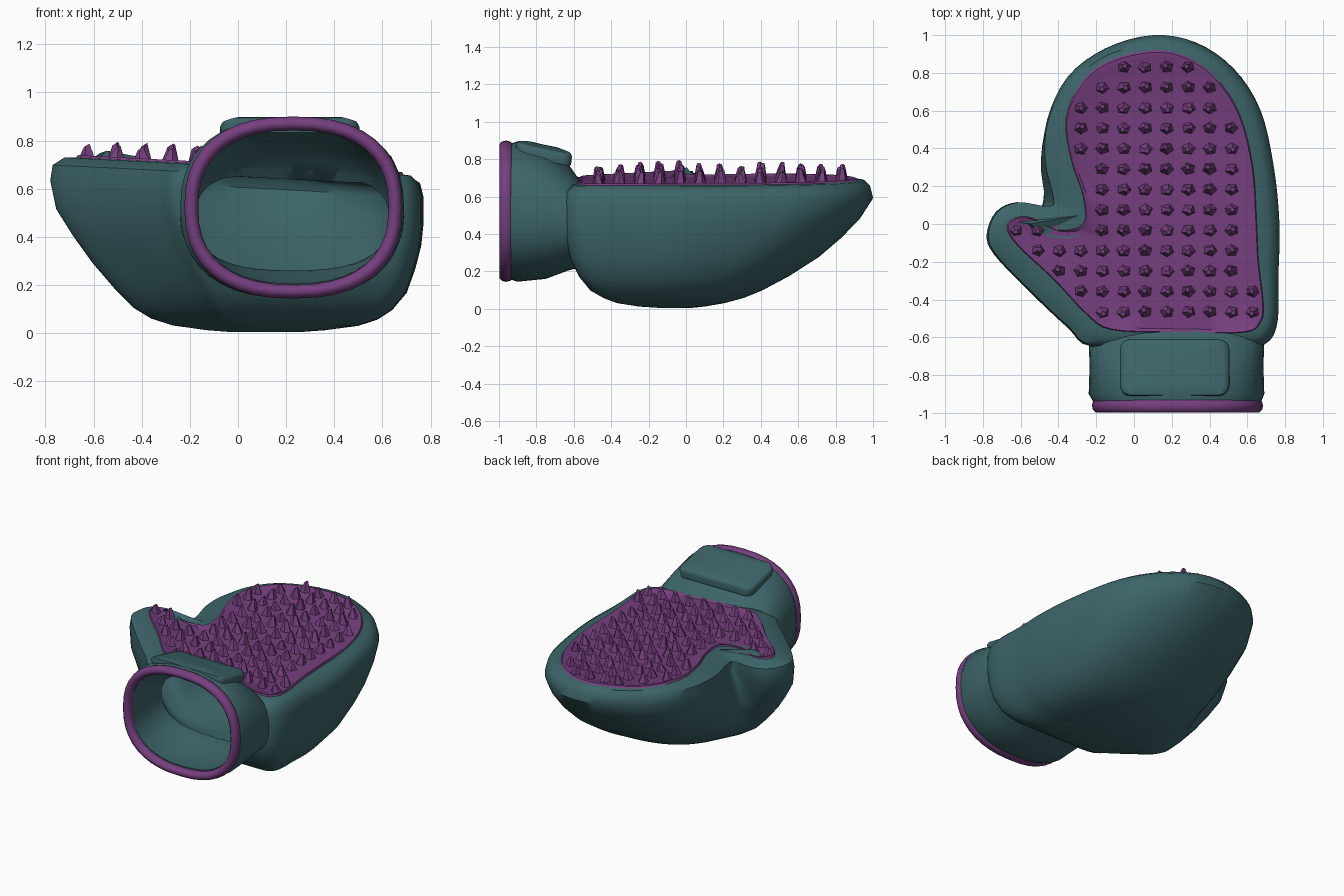
import bpy, bmesh, math, random
from mathutils import Vector

if "Cube" in bpy.data.objects:
    bpy.data.objects.remove(bpy.data.objects["Cube"])

random.seed(4)


def material(name, rgb):
    m = bpy.data.materials.new(name)
    m.diffuse_color = (*rgb, 1)
    m.use_nodes = True
    m.node_tree.nodes["Principled BSDF"].inputs["Base Color"].default_value = m.diffuse_color
    return m


TEAL = material("teal fabric", (0.046, 0.128, 0.14))
PURPLE = material("purple rubber", (0.18, 0.05, 0.21))


def finish(bm, name, mats, angle=45):
    bmesh.ops.recalc_face_normals(bm, faces=bm.faces)
    me = bpy.data.meshes.new(name)
    bm.to_mesh(me)
    bm.free()
    for m in mats:
        me.materials.append(m)
    ob = bpy.data.objects.new(name, me)
    bpy.context.collection.objects.link(ob)
    smooth(ob, angle)
    return ob


def smooth(ob, angle):
    bpy.ops.object.select_all(action='DESELECT')
    ob.select_set(True)
    bpy.context.view_layer.objects.active = ob
    bpy.ops.object.shade_smooth_by_angle(angle=math.radians(angle))


def loft(name, rings, mats, second_from=None, closed=False, angle=45):
    """Skin a list of rings; faces from ring second_from on use material 1."""
    bm = bmesh.new()
    vs = [[bm.verts.new(p) for p in r] for r in rings]
    n = len(vs[0])
    pairs = list(zip(vs, vs[1:] + vs[:1] if closed else vs[1:]))
    for k, (a, b) in enumerate(pairs):
        for i in range(n):
            j = (i + 1) % n
            f = bm.faces.new((a[i], a[j], b[j], b[i]))
            f.material_index = int(second_from is not None and k >= second_from)
    if not closed:
        for r, mi in ((vs[0], 0), (vs[-1], int(second_from is not None))):
            c = sum((v.co for v in r), Vector()) / n
            cv = bm.verts.new(c)
            for i in range(n):
                bm.faces.new((r[i], r[(i + 1) % n], cv)).material_index = mi
    return finish(bm, name, mats, angle)


def spline(pts, sub=4):
    """Closed Catmull-Rom curve through 2D points."""
    out, n = [], len(pts)
    for i in range(n):
        a, b, c, d = (Vector(pts[(i + k) % n]) for k in (-1, 0, 1, 2))
        for s in range(sub):
            t = s / sub
            out.append(0.5 * (2 * b + (c - a) * t + (2 * a - 5 * b + 4 * c - d) * t * t
                              + (3 * b - a - 3 * c + d) * t ** 3))
    return out


def oval(y, cx, cz, rx, rz, n=40, p=2.4):
    pts = []
    for i in range(n):
        c, s = math.cos(math.tau * i / n), math.sin(math.tau * i / n)
        pts.append((cx + rx * math.copysign(abs(c) ** (2 / p), c), y,
                    cz + rz * math.copysign(abs(s) ** (2 / p), s)))
    return pts


def top_z(x):
    return 0.695 - 0.052 * x


# Mitten outline seen from above, and matching pad outline
outer = [(.77, 0), (.74, .3), (.67, .6), (.53, .82), (.33, .96), (.1, 1), (-.15, .93), (-.35, .78),
         (-.46, .55), (-.475, .33), (-.43, .13), (-.46, .09), (-.62, .11), (-.73, .06), (-.78, -.06),
         (-.74, -.17), (-.55, -.37), (-.35, -.56), (-.22, -.66), (.2, -.66), (.55, -.66), (.7, -.64),
         (.76, -.52), (.765, -.25)]
inner = [(.65, 0), (.63, .3), (.56, .58), (.43, .78), (.27, .89), (.1, .92), (-.12, .87), (-.27, .76),
         (-.36, .56), (-.33, .33), (-.27, .15), (-.27, 0), (-.42, -.03), (-.57, .04), (-.67, 0),
         (-.63, -.1), (-.43, -.29), (-.25, -.48), (-.12, -.56), (.2, -.575), (.58, -.575), (.67, -.52),
         (.685, -.42), (.66, -.2)]
hull = list(outer)      # fuller outline without the thumb notch, used low down
hull[6:15] = [(-.2, .95), (-.41, .82), (-.55, .62), (-.63, .43), (-.69, .28), (-.73, .17), (-.76, .09),
              (-.775, .01), (-.78, -.07)]
O, P, H = spline(outer), spline(inner), spline(hull)

# Mitten body: height fraction, x range, y range, notch fill
levels = [(0, -.02, .25, -.13, .02, 1), (.012, -.13, .36, -.25, .1, 1), (.04, -.27, .5, -.37, .21, 1),
          (.08, -.36, .58, -.44, .31, 1), (.14, -.43, .64, -.51, .41, 1), (.25, -.51, .7, -.57, .55, .95),
          (.4, -.605, .735, -.62, .71, .75), (.55, -.685, .76, -.64, .83, .5),
          (.7, -.755, .77, -.65, .93, .25), (.86, -.78, .77, -.65, 1, 0), (.95, -.77, .755, -.64, .985, 0)]
rings = []
for f, x0, x1, y0, y1, fill in levels:
    ring = []
    for o, h in zip(O, H):
        q = o.lerp(h, fill)
        x = x0 + (q.x + .78) / 1.55 * (x1 - x0)
        y = y0 + (q.y + .66) / 1.66 * (y1 - y0)
        ring.append((x, y, f * top_z(x) + .004 * (1 - f)))
    rings.append(ring)
mid = [o.lerp(p, .55) for o, p in zip(O, P)]
rings.append([(q.x, q.y, top_z(q.x) - .003) for q in mid])
rings.append([(q.x, q.y, top_z(q.x)) for q in P])
pad_start = len(rings) - 1
lining = list(rings)
core = Vector((.2, -.2))
for s, dz in ((.99, .01), (.965, .008), (.945, 0), (.6, -.002), (.25, -.003)):
    rings.append([(*(core + (q - core) * s), top_z(core.x + (q.x - core.x) * s) + dz) for q in P])
body = loft("mitten_body_and_pad", rings, [TEAL, PURPLE], second_from=pad_start)

# Wrist cuff
cuff = loft("wrist_cuff", [oval(*r) for r in (
    (-.95, .23, .52, .44, .36), (-.9, .225, .52, .465, .375), (-.75, .225, .505, .46, .345),
    (-.63, .225, .49, .465, .285), (-.57, .225, .455, .46, .235), (-.48, .22, .425, .43, .21))], [TEAL])

# Hollow inside: wrist opening and mitten lining (body shape shrunk inward) are cut out
opening = loft("wrist_opening_cutter", [oval(*r) for r in (
    (-1.05, .23, .53, .395, .32), (-.9, .23, .53, .405, .325), (-.75, .225, .51, .41, .295),
    (-.63, .225, .485, .41, .235), (-.57, .225, .45, .4, .19), (-.4, .21, .42, .38, .18))], [TEAL])
hollow = loft("lining_cutter", lining, [TEAL])
normals = [v.normal.copy() for v in hollow.data.vertices]
for v, nrm in zip(hollow.data.vertices, normals):
    v.co -= nrm * .045
for cutter in (opening, hollow):
    cutter.hide_render = True
    for ob in (body, cuff):
        mod = ob.modifiers.new("hollow", 'BOOLEAN')
        mod.operation, mod.solver, mod.object = 'DIFFERENCE', 'EXACT', cutter
        bpy.context.view_layer.objects.active = ob
        bpy.ops.object.modifier_apply(modifier=mod.name)
        smooth(ob, 45)
    bpy.data.objects.remove(cutter)

# Rounded purple binding around the opening
rim = []
for i in range(10):
    a = math.tau * i / 10
    d = .029 * math.cos(a)
    rim.append(oval(-.962 + .038 * math.sin(a), .23, .522, .424 + d, .349 + d))
loft("opening_binding", rim, [PURPLE], closed=True, angle=60)

# Closure strap: rounded plate bent over the cuff
corners = []
for sx, sy, a0 in ((1, 1, 0), (-1, 1, 90), (-1, -1, 180), (1, -1, 270)):
    for k in range(5):
        a = math.radians(a0 + 22.5 * k)
        corners.append((sx * .235 + .055 * math.cos(a), sy * .095 + .055 * math.sin(a)))


def strap_ring(scale, dz):
    return [(.215 + x * scale, -.76 + y * scale,
             .88 - .22 * y * scale - .35 * (x * scale) ** 2 + dz) for x, y in corners]


loft("closure_strap", [strap_ring(.97, -.06), strap_ring(1, -.015), strap_ring(.97, .0),
                       strap_ring(.9, .004), strap_ring(.5, .004)], [TEAL], angle=50)


# Grooming bristles on the pad
def inside(x, y, poly):
    hit = False
    for a, b in zip(poly, poly[1:] + poly[:1]):
        if (a.y > y) != (b.y > y) and x < a.x + (y - a.y) / (b.y - a.y) * (b.x - a.x):
            hit = not hit
    return hit


bm = bmesh.new()
for i in range(12):
    for j in range(13):
        x, y = -.625 + .114 * i, -.465 + .108 * j
        if not all(inside(x + dx, y + dy, P) for dx, dy in ((.04, 0), (-.04, 0), (0, .04), (0, -.04))):
            continue
        h, turn = random.uniform(.06, .083), random.uniform(0, 6)
        lx, ly = random.uniform(-.012, .012), random.uniform(-.012, .012)
        z = top_z(x) - .012
        base, tip = [], []
        for k in range(5):
            c, s = math.cos(turn + math.tau * k / 5), math.sin(turn + math.tau * k / 5)
            base.append(bm.verts.new((x + .042 * c, y + .036 * s, z)))
            tip.append(bm.verts.new((x + lx + .013 * c, y + ly + .013 * s, z + h + .008 * c)))
        for k in range(5):
            n = (k + 1) % 5
            bm.faces.new((base[k], base[n], tip[n], tip[k]))
        bm.faces.new(tip)
        bm.faces.new(base[::-1])
finish(bm, "pad_bristles", [PURPLE], angle=30)
